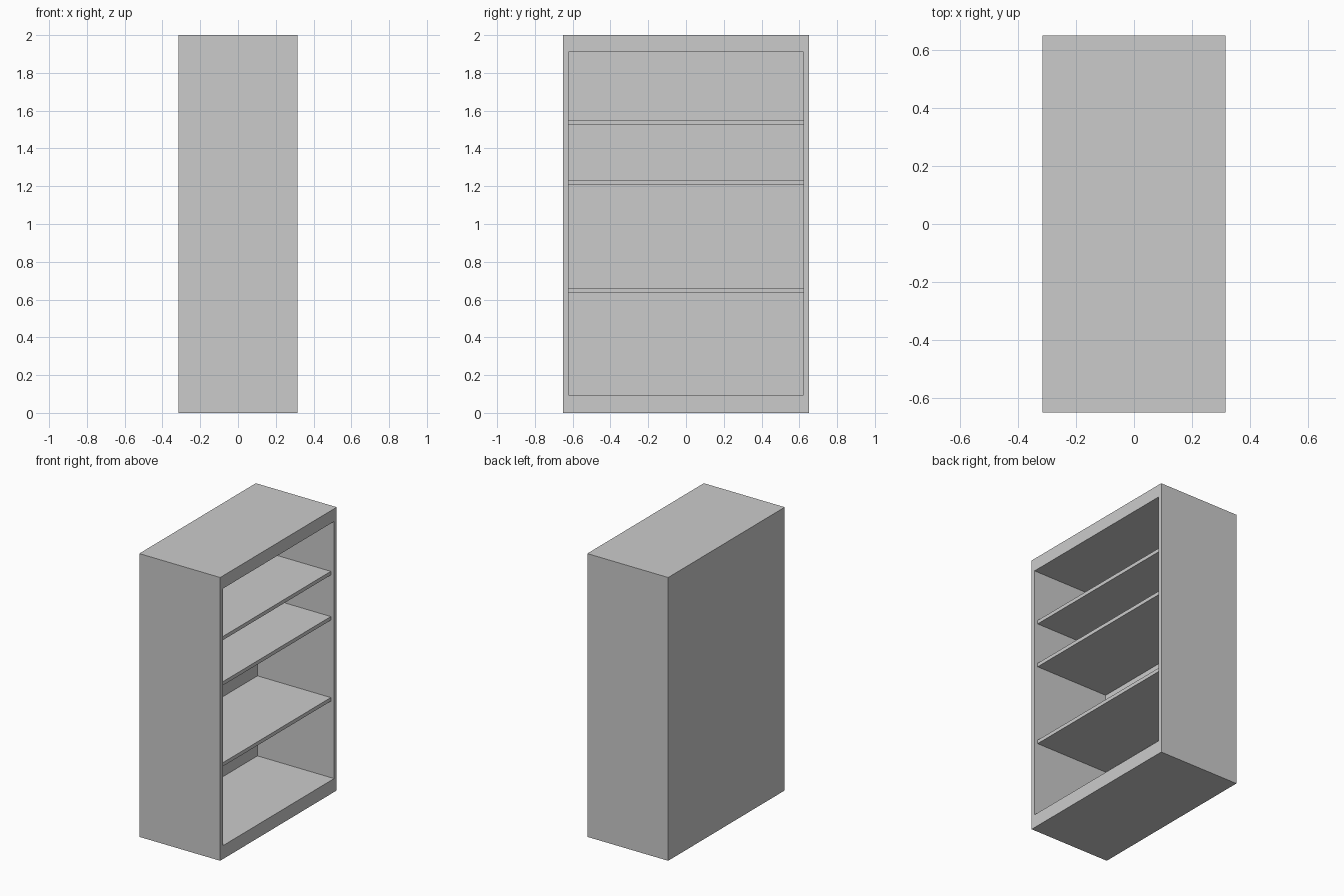
import bpy, bmesh
from mathutils import Matrix, Vector

if "Cube" in bpy.data.objects:
    bpy.data.objects.remove(bpy.data.objects["Cube"])

W, D, H = 1.30, 0.632, 2.0            # width (y), depth (x), height (z)
IN_Y = 0.621                          # half width of the opening
IN_Z0, IN_Z1 = 0.095, 1.91            # bottom and top of the opening
BACK_X, SHELF_X = -0.283, 0.29        # inner back wall, shelf front edge
SHELF_TOPS = (0.66, 1.232, 1.551)
SHELF_T = 0.026


def add_box(bm, lo, hi):
    lo, hi = Vector(lo), Vector(hi)
    mat = Matrix.Translation((lo + hi) / 2) @ Matrix.Diagonal((*(hi - lo), 1))
    bmesh.ops.create_cube(bm, size=1, matrix=mat)


def finish(bm, name):
    mesh = bpy.data.meshes.new(name)
    bmesh.ops.recalc_face_normals(bm, faces=bm.faces)
    bm.to_mesh(mesh)
    bm.free()
    bpy.context.collection.objects.link(bpy.data.objects.new(name, mesh))


# Cabinet: a box whose +x face is inset to a frame and pushed back
bm = bmesh.new()
add_box(bm, (-D / 2, -W / 2, 0), (D / 2, W / 2, H))
bm.normal_update()
front = max(bm.faces, key=lambda f: f.calc_center_median().x)
bmesh.ops.inset_region(bm, faces=[front], thickness=0.02)
for v in front.verts:
    v.co.y = IN_Y if v.co.y > 0 else -IN_Y
    v.co.z = IN_Z1 if v.co.z > H / 2 else IN_Z0
inner = bmesh.ops.extrude_discrete_faces(bm, faces=[front])["faces"][0]
for v in inner.verts:
    v.co.x = BACK_X
finish(bm, "cabinet")

# Shelves, set back slightly from the opening
for i, top in enumerate(SHELF_TOPS, 1):
    bm = bmesh.new()
    add_box(bm, (BACK_X, -IN_Y, top - SHELF_T), (SHELF_X, IN_Y, top))
    finish(bm, f"shelf_{i}")
